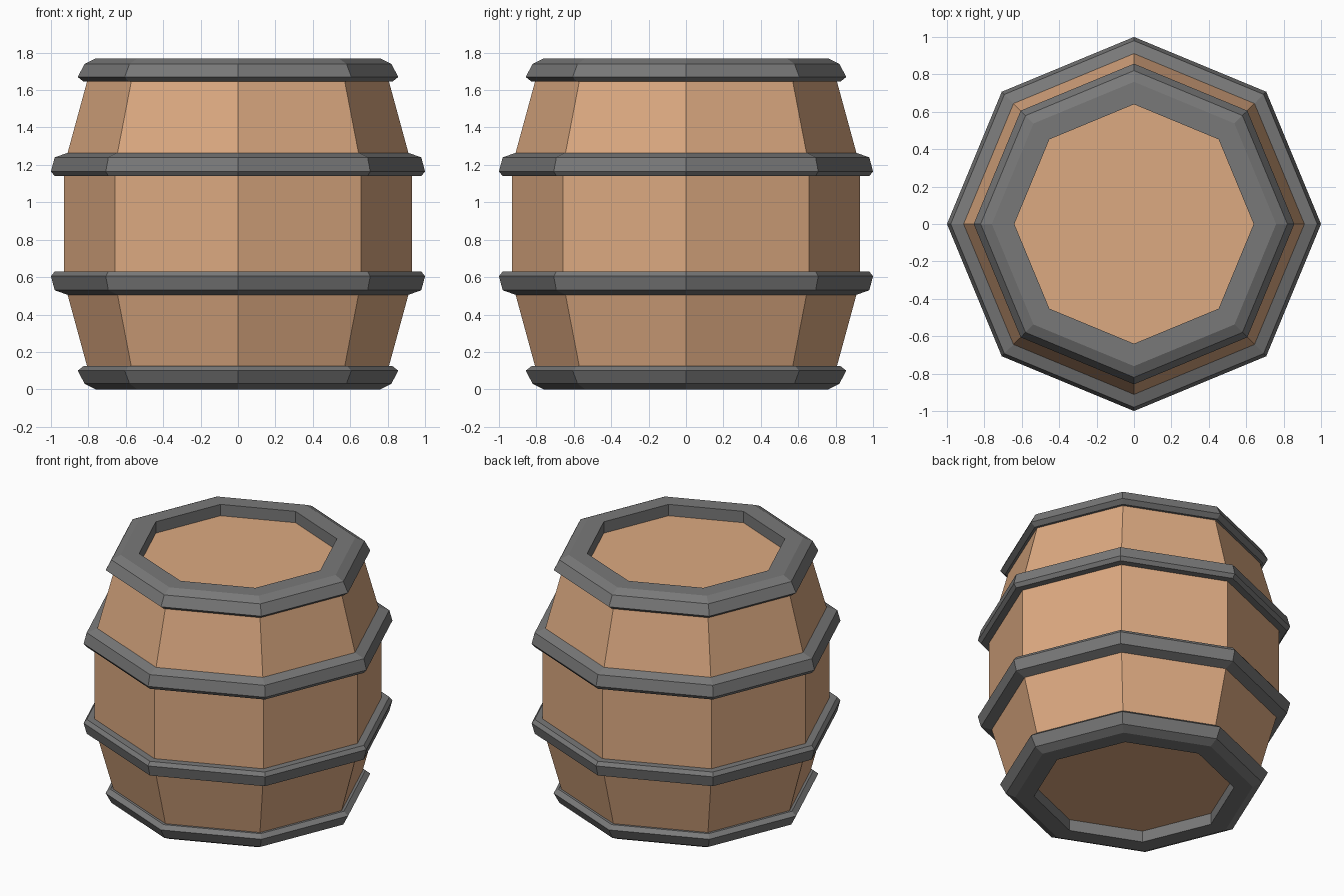
import bpy, bmesh
from math import cos, sin, pi

if "Cube" in bpy.data.objects:
    bpy.data.objects.remove(bpy.data.objects["Cube"])

SIDES = 8
HEIGHT = 1.77


def material(name, color):
    m = bpy.data.materials.new(name)
    m.diffuse_color = color
    m.use_nodes = True
    m.node_tree.nodes["Principled BSDF"].inputs["Base Color"].default_value = m.diffuse_color
    return m


wood = material("wood", (0.72, 0.40, 0.22, 1))
iron = material("iron", (0.19, 0.19, 0.19, 1))


def lathe(name, profile, mat, ring=False):
    """Revolve (radius, z) points into an octagonal solid; ring closes the loop, else cap the ends."""
    bm = bmesh.new()
    loops = [[bm.verts.new((r * cos(2 * pi * i / SIDES), r * sin(2 * pi * i / SIDES), z))
              for i in range(SIDES)] for r, z in profile]
    pairs = list(zip(loops, loops[1:]))
    if ring:
        pairs.append((loops[-1], loops[0]))
    else:
        bm.faces.new(loops[0])
        bm.faces.new(loops[-1])
    for a, b in pairs:
        for i in range(SIDES):
            j = (i + 1) % SIDES
            bm.faces.new((a[i], a[j], b[j], b[i]))
    bmesh.ops.recalc_face_normals(bm, faces=bm.faces)
    me = bpy.data.meshes.new(name)
    bm.to_mesh(me)
    bm.free()
    me.materials.append(mat)
    ob = bpy.data.objects.new(name, me)
    bpy.context.collection.objects.link(ob)


def flip(profile):
    return [(r, HEIGHT - z) for r, z in profile]


# Bulging wooden body with recessed flat ends
upper = [(0.93, 1.195), (0.795, 1.69)]
lathe("barrel_body", flip(upper)[::-1] + upper, wood)

# Iron hoops: rim hoops wrap over the ends, belly hoops wrap the widest part
rim = [(0.78, 1.645), (0.825, 1.645), (0.857, 1.67), (0.82, 1.74),
       (0.76, 1.77), (0.64, 1.77), (0.64, 1.68), (0.78, 1.68)]
belly = [(0.89, 1.14), (0.98, 1.14), (1.0, 1.165), (0.98, 1.24), (0.91, 1.265), (0.89, 1.265)]
for part, profile in (("rim_hoop", rim), ("belly_hoop", belly)):
    lathe("upper_" + part, profile, iron, ring=True)
    lathe("lower_" + part, flip(profile), iron, ring=True)
